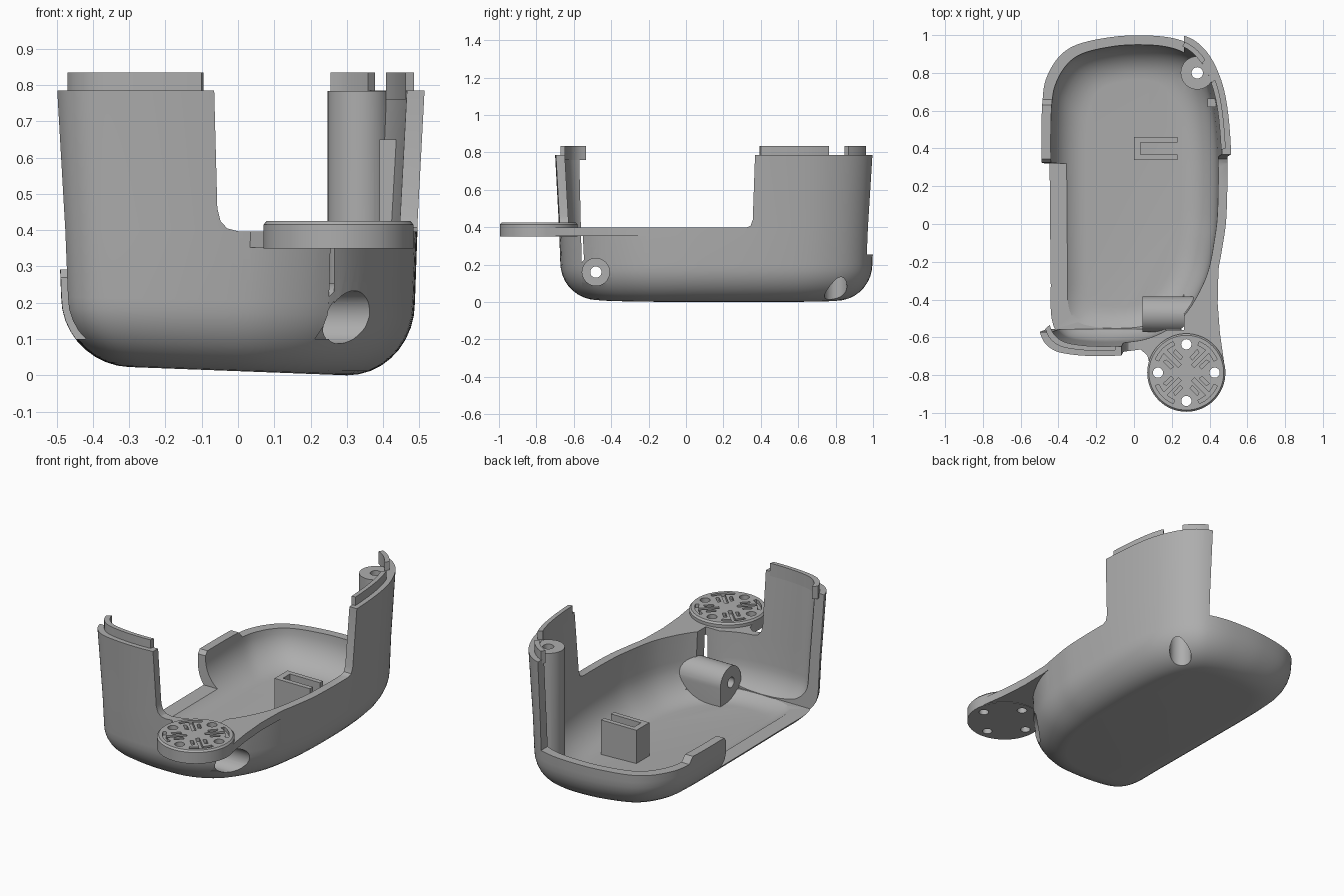
import bpy, bmesh, math
from mathutils import Vector

if "Cube" in bpy.data.objects:
    bpy.data.objects.remove(bpy.data.objects["Cube"], do_unlink=True)

grey = bpy.data.materials.new("plain grey")
grey.use_nodes = True
grey.diffuse_color = (0.42, 0.42, 0.42, 1)
grey.node_tree.nodes["Principled BSDF"].inputs["Base Color"].default_value = (0.42, 0.42, 0.42, 1)


def make(name, verts, faces):
    bm = bmesh.new()
    vs = [bm.verts.new(v) for v in verts]
    for f in faces:
        bm.faces.new([vs[i] for i in f])
    bmesh.ops.recalc_face_normals(bm, faces=bm.faces)
    mesh = bpy.data.meshes.new(name)
    bm.to_mesh(mesh)
    bm.free()
    mesh.materials.append(grey)
    ob = bpy.data.objects.new(name, mesh)
    bpy.context.collection.objects.link(ob)
    return ob


def loft(name, rings):
    n = len(rings[0])
    faces = [(k * n + i, k * n + (i + 1) % n, (k + 1) * n + (i + 1) % n, (k + 1) * n + i)
             for k in range(len(rings) - 1) for i in range(n)]
    faces += [tuple(range(n)), tuple(range((len(rings) - 1) * n, len(rings) * n))]
    return make(name, [p for r in rings for p in r], faces)


def prism(name, pts, axis, a, b):
    place = {"x": lambda u, v, w: (w, u, v),
             "y": lambda u, v, w: (u, w, v),
             "z": lambda u, v, w: (u, v, w)}[axis]
    return loft(name, [[place(u, v, w) for u, v in pts] for w in (a, b)])


def rect(u0, u1, v0, v1):
    return [(u0, v0), (u1, v0), (u1, v1), (u0, v1)]


def circle(u, v, r, n=40):
    return [(u + r * math.cos(2 * math.pi * i / n), v + r * math.sin(2 * math.pi * i / n))
            for i in range(n)]


def boolean(target, tool, op, keep=False):
    mod = target.modifiers.new("bool", "BOOLEAN")
    mod.operation, mod.object, mod.solver = op, tool, "EXACT"
    bpy.context.view_layer.update()
    graph = bpy.context.evaluated_depsgraph_get()
    mesh = bpy.data.meshes.new_from_object(target.evaluated_get(graph))
    target.modifiers.clear()
    target.data = mesh
    if not keep:
        bpy.data.objects.remove(tool, do_unlink=True)


def spline(pts, steps=6):
    out, n = [], len(pts)
    for i in range(n):
        a, b, c, d = (Vector(pts[(i + k) % n]) for k in (-1, 0, 1, 2))
        for s in range(steps):
            t = s / steps
            out.append(0.5 * (2 * b + (c - a) * t + (2 * a - 5 * b + 4 * c - d) * t * t
                              + (3 * b - a - 3 * c + d) * t ** 3))
    return out


# Plan outline of the tray, seen from above
OUTLINE = spline([(-0.485, 0.6), (-0.455, 0.79), (-0.34, 0.93), (-0.12, 0.988), (0.1, 0.995),
                  (0.25, 0.97), (0.34, 0.915), (0.41, 0.81), (0.46, 0.65), (0.485, 0.4),
                  (0.485, 0.1), (0.468, -0.08), (0.415, -0.31), (0.28, -0.53), (0.1, -0.64),
                  (-0.1, -0.67), (-0.3, -0.665), (-0.42, -0.63), (-0.475, -0.53),
                  (-0.48, -0.3), (-0.485, 0.15)])


def ring(inset, z):
    """Outline shrunk by inset, with the underside tilted slightly."""
    out = []
    for p in OUTLINE:
        x = p.x * (1 - inset / 0.485)
        y = 0.163 + (p.y - 0.163) * (1 - inset / 0.833)
        out.append((x, y, z + 0.038 * max(0, 0.3 - x) * max(0, 1 - z / 0.4)))
    return out


def tub(name, wall, floor, top):
    rings = []
    for k in range(10):
        a = math.radians(10 * k)
        rings.append(ring(wall + 0.185 * (1 - math.sin(a)), floor + 0.2 * (1 - math.cos(a))))
    rings += [ring(wall - 0.054 * (z - 0.27), z) for z in (0.4, top)]
    return loft(name, rings)


# Tray shell with the mounting web
shell = tub("tray_shell", 0, 0, 0.785)
envelope = tub("envelope", 0.003, 0.003, 0.783)
web = [(0.465, -0.08), (0.447, -0.25), (0.443, -0.42), (0.455, -0.58), (0.478, -0.74),
       (0.28, -0.82), (0.085, -0.75), (0.07, -0.695), (0.03, -0.66), (-0.05, -0.645),
       (0, -0.5), (0.3, -0.2)]
boolean(shell, prism("web", web, "z", 0.352, 0.43), "UNION")
boolean(shell, tub("cavity", 0.048, 0.045, 0.95), "DIFFERENCE")

# Openings in the rim: front, right side, then left side and back
front_cut = [(-0.07, 0.95), (-0.057, 0.46), (-0.048, 0.425), (-0.03, 0.405), (0, 0.397),
             (1, 0.397), (1, 0.95)]
right_cut = [(-0.3, 0.397), (0.32, 0.397), (0.345, 0.407), (0.357, 0.44), (0.375, 0.95),
             (-0.3, 0.95)]
left_cut = [(-0.575, 0.95), (-0.555, 0.1), (0.32, 0.1), (0.325, 0.27), (0.345, 0.292),
            (0.63, 0.292), (0.66, 0.255), (1.3, 0.255), (1.3, 0.95)]
boolean(shell, prism("cut", front_cut, "y", -1.3, -0.1), "DIFFERENCE")
boolean(shell, prism("cut", right_cut, "x", 0.1, 1), "DIFFERENCE")
boolean(shell, prism("cut", left_cut, "x", -1, 0.265), "DIFFERENCE")

# Screw bosses, trimmed to stay inside the shell
arch = [(-0.383, 0.02)] + [(-0.478 + 0.095 * math.cos(a), 0.16 + 0.095 * math.sin(a))
                           for a in (math.pi * i / 20 for i in range(21))] + [(-0.573, 0.02)]
for boss in (prism("side_boss", arch, "x", 0.045, 0.6),
             prism("corner_boss", circle(0.335, 0.8, 0.088), "z", -0.1, 0.9)):
    boolean(boss, envelope, "INTERSECT", keep=True)
    boolean(shell, boss, "UNION")
bpy.data.objects.remove(envelope, do_unlink=True)

# Round mounting disc with a softened top edge
DX, DY = 0.277, -0.787
disc = loft("disc", [[(u, v, z) for u, v in circle(DX, DY, r, 64)]
                     for r, z in ((0.207, 0.349), (0.207, 0.415), (0.198, 0.425))])
boolean(shell, disc, "UNION")

# Bores
for axis, u, v, r, a, b in (("x", -0.482, 0.16, 0.073, 0.12, 0.8),
                            ("x", -0.482, 0.16, 0.03, 0, 0.8),
                            ("z", 0.335, 0.8, 0.06, -0.2, 0.68),
                            ("z", 0.335, 0.8, 0.03, -0.2, 0.9)):
    boolean(shell, prism("bore", circle(u, v, r), axis, a, b), "DIFFERENCE")

# Disc holes and shallow pocket pattern
for q in range(4):
    a = q * math.pi / 2
    hole = circle(DX + 0.15 * math.cos(a), DY + 0.15 * math.sin(a), 0.027, 24)
    boolean(shell, prism("hole", hole, "z", 0.2, 0.6), "DIFFERENCE")

    def polar(r, t):
        return DX + r * math.cos(t), DY + r * math.sin(t)

    d = a + math.pi / 4
    sweep = [math.radians(-22 + 5.5 * i) for i in range(9)]
    tee = [polar(0.178, d + t) for t in sweep] + [polar(0.158, d + t) for t in sweep[:4:-1]]
    tee += [polar(0.158, d + 0.07), polar(0.05, d + 0.22),
            polar(0.05, d - 0.22), polar(0.158, d - 0.07)]
    tee += [polar(0.158, d + t) for t in sweep[3::-1]]
    boolean(shell, prism("pocket", tee, "z", 0.405, 0.5), "DIFFERENCE")
    for s in (-1, 1):
        bar = [polar(0.075, d + s * 0.35), polar(0.125, d + s * 0.22),
               polar(0.135, d + s * 0.34), polar(0.085, d + s * 0.55)]
        boolean(shell, prism("pocket", bar, "z", 0.405, 0.5), "DIFFERENCE")
shell.name = "tray_shell"
parts = [shell]


# Thin lips standing on the tall walls
def lip(name, rule):
    outer, inner = ring(0.0, 0), ring(0.024, 0)
    n = len(outer)
    keep = [i for i in range(n) if rule(outer[i][0], outer[i][1])]
    pts = [outer[i][:2] for i in keep] + [inner[i][:2] for i in reversed(keep)]
    parts.append(prism(name, pts, "z", 0.76, 0.835))


lip("front_lip", lambda x, y: x < -0.07 and y < -0.55)
lip("back_corner_lip", lambda x, y: x > 0.26 and y > 0.86)
lip("right_lip", lambda x, y: x > 0.3 and 0.38 < y < 0.78)

# Slotted floor clip and small wall rib
clip = [(0, 0.34), (0.23, 0.34), (0.23, 0.368), (0.035, 0.368), (0.035, 0.432),
        (0.23, 0.432), (0.23, 0.46), (0, 0.46)]
parts.append(prism("floor_clip", clip, "z", 0.03, 0.25))
parts.append(prism("wall_rib", rect(0.39, 0.435, 0.62, 0.665), "z", 0.15, 0.65))

bpy.ops.object.select_all(action="DESELECT")
for ob in parts:
    ob.select_set(True)
bpy.context.view_layer.objects.active = shell
bpy.ops.object.shade_smooth_by_angle(angle=math.radians(30))
